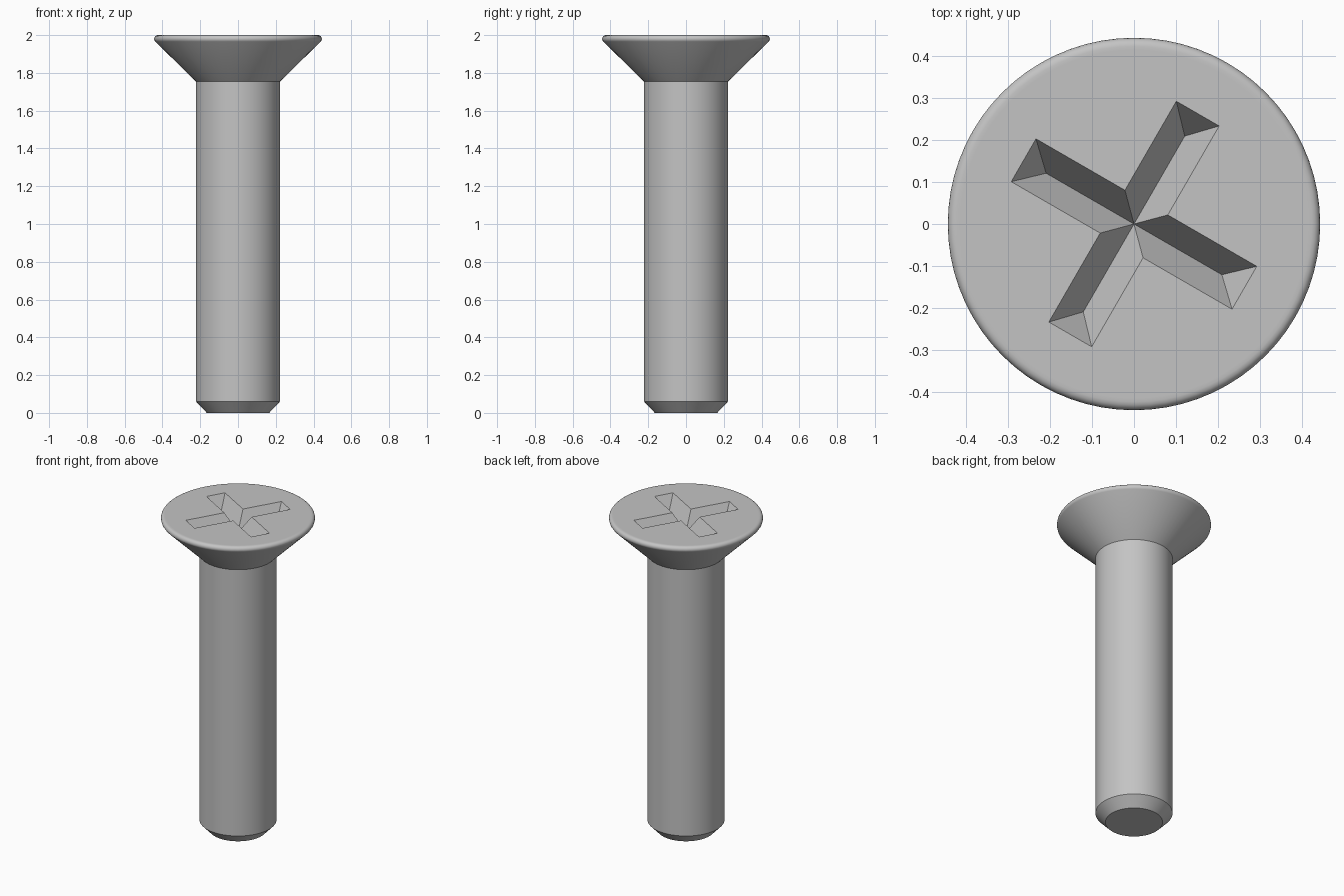
import bpy, bmesh
from math import sin, cos, radians, pi
from mathutils import Matrix, Vector

cube = bpy.data.objects.get("Cube")
if cube:
    bpy.data.objects.remove(cube, do_unlink=True)

SEGMENTS = 72
HEIGHT = 2.0

steel = bpy.data.materials.new("steel grey")
steel.use_nodes = True
colour = (0.55, 0.55, 0.55, 1)
steel.diffuse_color = colour
steel.node_tree.nodes["Principled BSDF"].inputs["Base Color"].default_value = colour


def finish(bm, name):
    """Turn a bmesh into a grey object in the scene."""
    bmesh.ops.remove_doubles(bm, verts=bm.verts, dist=1e-5)
    bmesh.ops.recalc_face_normals(bm, faces=bm.faces)
    mesh = bpy.data.meshes.new(name)
    bm.to_mesh(mesh)
    bm.free()
    mesh.materials.append(steel)
    obj = bpy.data.objects.new(name, mesh)
    bpy.context.collection.objects.link(obj)
    return obj


def lathe(profile, name):
    """Revolve (radius, z) points about the z axis and cap both ends."""
    bm = bmesh.new()
    rings = []
    for r, z in profile:
        angles = [2 * pi * i / SEGMENTS for i in range(SEGMENTS)]
        rings.append([bm.verts.new((r * cos(a), r * sin(a), z)) for a in angles])
    for low, high in zip(rings, rings[1:]):
        for i in range(SEGMENTS):
            j = (i + 1) % SEGMENTS
            bm.faces.new((low[i], low[j], high[j], high[i]))
    bm.faces.new(rings[0][::-1])
    bm.faces.new(rings[-1])
    return finish(bm, name)


# Screw body: chamfered tip, shank, countersunk head with a rounded rim
rim = 0.02
profile = [(0.165, 0), (0.222, 0.06), (0.222, 1.754)]
for step in range(7):
    a = radians(-45 + 22.5 * step)
    profile.append((0.424 + rim * cos(a), HEIGHT - rim + rim * sin(a)))
profile.append((0.415, HEIGHT))
screw = lathe(profile, "countersunk_screw")

# Cross recess cutter: four V-shaped arms meeting at the centre
half_width, floor_length, end_slope, depth = 0.059, 0.242, 0.062, 0.11
over = 1.2                       # walls carry on above the head
w = half_width * over
tip = floor_length + end_slope * over
top = HEIGHT - depth + depth * over
bottom = HEIGHT - depth
bm = bmesh.new()
outline = []
for quarter in range(4):
    turn = Matrix.Rotation(radians(60 + 90 * quarter), 3, "Z")
    centre, floor_end, corner_a, tip_a, tip_b, corner_b = [
        bm.verts.new(turn @ Vector(p)) for p in (
            (0, 0, bottom), (floor_length, 0, bottom), (w, -w, top),
            (tip, -w, top), (tip, w, top), (w, w, top))]
    bm.faces.new((centre, corner_a, tip_a, floor_end))
    bm.faces.new((centre, floor_end, tip_b, corner_b))
    bm.faces.new((floor_end, tip_a, tip_b))
    outline += [corner_a, tip_a, tip_b]
bmesh.ops.remove_doubles(bm, verts=bm.verts, dist=1e-5)
bmesh.ops.holes_fill(bm, edges=[e for e in bm.edges if e.is_boundary], sides=0)
cutter = finish(bm, "recess_cutter")
cutter.hide_render = True

# Cut the recess, then discard the cutter
cut = screw.modifiers.new("cross recess", "BOOLEAN")
cut.operation = "DIFFERENCE"
cut.solver = "EXACT"
cut.object = cutter
bpy.ops.object.select_all(action="DESELECT")
screw.select_set(True)
bpy.context.view_layer.objects.active = screw
bpy.ops.object.modifier_apply(modifier=cut.name)
bpy.data.objects.remove(cutter, do_unlink=True)

bpy.ops.object.shade_smooth_by_angle(angle=radians(30))
